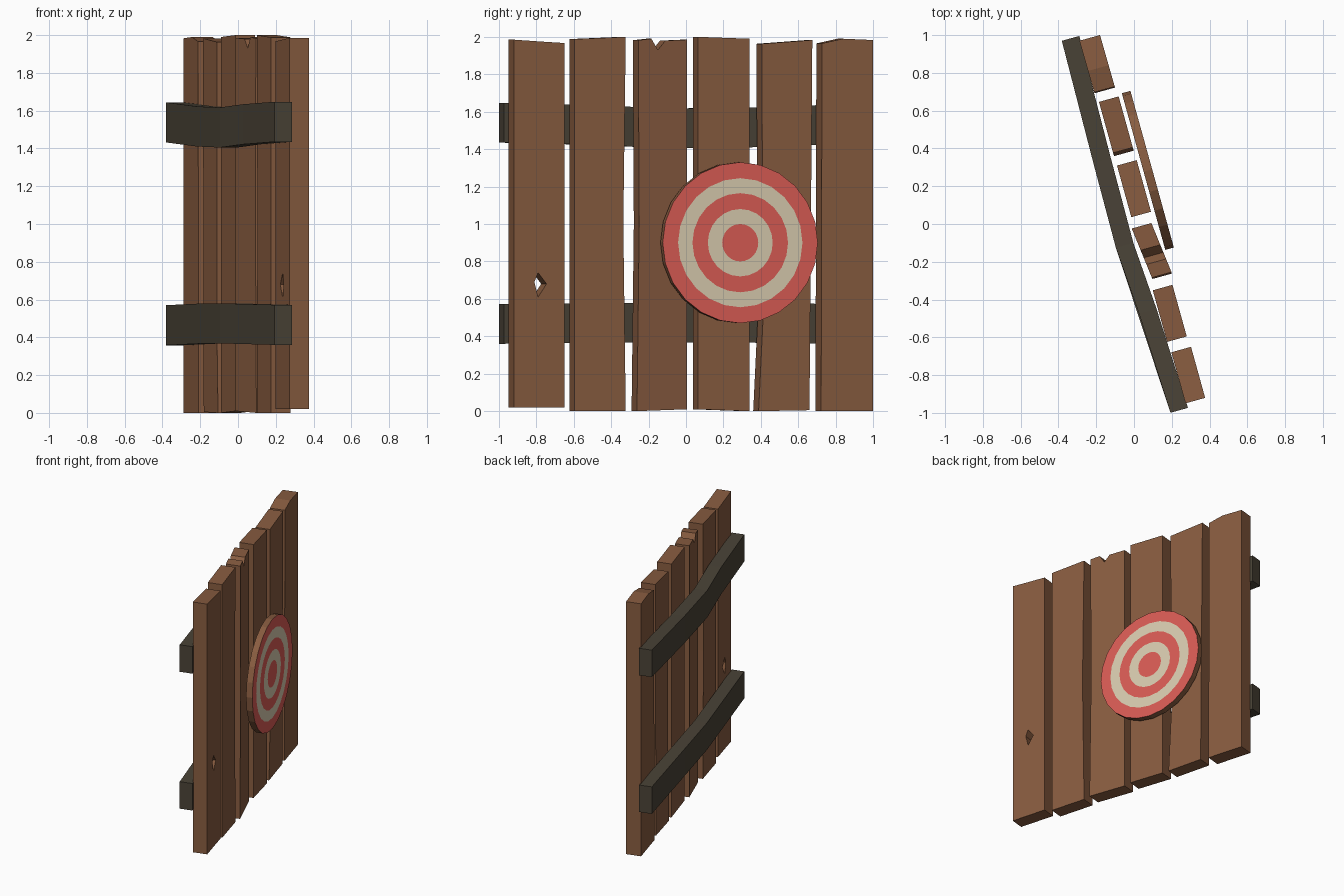
import bpy, bmesh, math
from mathutils import Vector, Matrix

if "Cube" in bpy.data.objects:
    bpy.data.objects.remove(bpy.data.objects["Cube"])

ANG = math.radians(15.5)
D = Vector((-math.sin(ANG), math.cos(ANG), 0))   # along the fence
N = Vector((math.cos(ANG), math.sin(ANG), 0))    # out of the target side
UP = Vector((0, 0, 1))


def material(name, color):
    m = bpy.data.materials.new(name)
    m.diffuse_color = (*color, 1)
    m.use_nodes = True
    m.node_tree.nodes["Principled BSDF"].inputs["Base Color"].default_value = m.diffuse_color
    return m


wood = material("brown_wood", (0.246, 0.107, 0.051))
dark = material("dark_wood", (0.068, 0.056, 0.038))
red = material("red_paint", (0.70, 0.107, 0.09))
cream = material("cream_paint", (0.69, 0.60, 0.43))


def finish(bm, name, *mats):
    bmesh.ops.recalc_face_normals(bm, faces=bm.faces)
    me = bpy.data.meshes.new(name)
    bm.to_mesh(me)
    bm.free()
    for m in mats:
        me.materials.append(m)
    ob = bpy.data.objects.new(name, me)
    bpy.context.collection.objects.link(ob)
    return ob


def on_fence(y, z, n):
    """Point at side-view position (y, z), n in front of the fence line."""
    return D * ((y - n * N.y) / D.y) + N * n + UP * z


def plank(name, outlines, n_left, n_right, thick=0.108):
    """Outlines (y, z) of the front face, extruded backwards."""
    ys = [p[0] for o in outlines for p in o]
    lo, hi = min(ys), max(ys)
    bm = bmesh.new()
    cache = {}
    for o in outlines:
        for p in o:
            if p not in cache:
                n = n_left + (n_right - n_left) * (p[0] - lo) / (hi - lo)
                cache[p] = bm.verts.new(on_fence(*p, n))
        bm.faces.new([cache[p] for p in o])
    ext = bmesh.ops.extrude_face_region(bm, geom=bm.faces[:], use_keep_orig=True)
    bmesh.ops.translate(bm, vec=-N * thick,
                        verts=[g for g in ext["geom"] if isinstance(g, bmesh.types.BMVert)])
    finish(bm, name, wood)


# planks, the first one split in two halves around its knot hole
top, bot, h_top, h_bot = (-0.79, 1.976), (-0.79, 0.02), (-0.79, 0.74), (-0.79, 0.61)
plank("plank_1", [
    [(-0.92, 0.02), bot, h_bot, (-0.81, 0.69), h_top, top, (-0.92, 1.985)],
    [bot, (-0.65, 0.02), (-0.65, 1.967), top, h_top, (-0.745, 0.68), h_bot]], 0.117, 0.117)
plank("plank_2", [[(-0.595, 0), (-0.322, 0), (-0.335, 1.0), (-0.322, 2.0), (-0.595, 1.988)]],
      0.11, 0.11)
plank("plank_3", [[(-0.262, 0.0), (0.005, 0.01), (0.005, 1.985), (-0.11, 1.98), (-0.15, 1.93),
                   (-0.185, 1.99), (-0.255, 1.982), (-0.25, 1.0)]], 0.124, 0.09)
plank("plank_4", [[(0.065, 0.01), (0.338, 0), (0.338, 1.99), (0.065, 2.0)]], 0.104, 0.104)
plank("plank_5", [[(0.388, 0), (0.66, 0.005), (0.675, 1.983), (0.405, 1.963), (0.412, 0.5)]],
      0.102, 0.102)
plank("plank_6", [[(0.722, 0), (1.0, 0), (1.0, 1.983), (0.84, 1.99), (0.727, 1.965)]],
      0.096, 0.094, 0.113)


def rail(name, stations, height=0.212):
    """Bent bar: stations are (y, front offset, bottom z)."""
    bm = bmesh.new()
    rings = []
    for y, n, z in stations:
        p = on_fence(y, z, n)
        q = p - N * 0.096
        rings.append([bm.verts.new(v) for v in (p, q, q + UP * height, p + UP * height)])
    for a, b in zip(rings, rings[1:]):
        for i in range(4):
            j = (i + 1) % 4
            bm.faces.new((a[i], a[j], b[j], b[i]))
    bm.faces.new(rings[0])
    bm.faces.new(rings[-1])
    finish(bm, name, dark)


# two rails on the back
rail("upper_rail", [(-0.973, 0.015, 1.435), (-0.45, -0.005, 1.422), (-0.1, -0.03, 1.405),
                    (0.35, -0.025, 1.41), (0.995, -0.013, 1.432)])
rail("lower_rail", [(-0.973, 0.015, 0.36), (-0.1, -0.03, 0.368),
                    (0.35, -0.025, 0.366), (0.995, -0.013, 0.358)])

# round target: wooden disc with painted rings on its face
SIDES = 24
center = on_fence(0.29, 0.9, 0.17)
turn = Matrix((D, UP, N)).transposed()
bm = bmesh.new()


def ring(r, depth=0.0):
    return [bm.verts.new(center + turn @ Vector((r * math.cos(a), r * math.sin(a), -depth)))
            for a in (2 * math.pi * i / SIDES for i in range(SIDES))]


def bridge(a, b, mat):
    for i in range(SIDES):
        j = (i + 1) % SIDES
        bm.faces.new((a[i], a[j], b[j], b[i])).material_index = mat


loops = [ring(r) for r in (0.43, 0.345, 0.265, 0.18, 0.1)]
back = ring(0.43, 0.047)
bridge(back, loops[0], 0)
bm.faces.new(back[::-1])
for i in range(4):
    bridge(loops[i], loops[i + 1], 1 + i % 2)
bm.faces.new(loops[-1]).material_index = 1
finish(bm, "target_disc", wood, red, cream)
